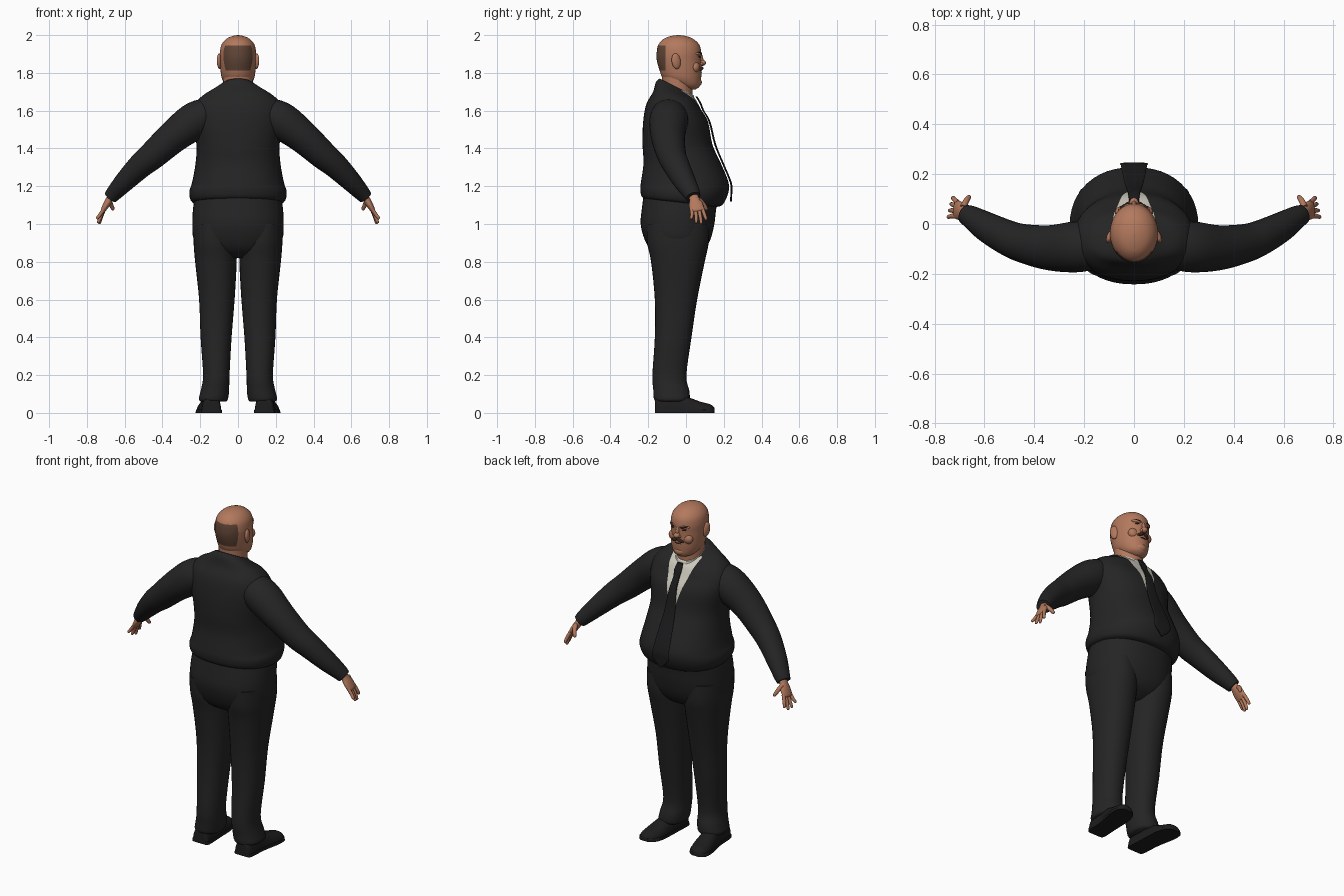
import bpy, bmesh
from math import cos, sin, pi, radians
from mathutils import Vector, Matrix, Euler

if "Cube" in bpy.data.objects:
    bpy.data.objects.remove(bpy.data.objects["Cube"])


def material(name, r, g, b):
    m = bpy.data.materials.new(name)
    m.use_nodes = True
    m.diffuse_color = (r, g, b, 1)
    node = m.node_tree.nodes["Principled BSDF"]
    node.inputs["Base Color"].default_value = (r, g, b, 1)
    node.inputs["Roughness"].default_value = 0.8
    return m


SUIT = material("suit black", .018, .018, .018)
TIE = material("tie black", .011, .011, .012)
SHOE = material("shoe black", .013, .012, .012)
SHIRT = material("shirt white", .6, .58, .5)
SKIN = material("skin", .45, .19, .11)
HAIR = material("short hair", .12, .06, .038)
DARK = material("dark brown", .035, .018, .012)


def finish(name, bm, mats, angle=50):
    bmesh.ops.recalc_face_normals(bm, faces=bm.faces)
    me = bpy.data.meshes.new(name)
    bm.to_mesh(me)
    bm.free()
    for m in mats:
        me.materials.append(m)
    ob = bpy.data.objects.new(name, me)
    bpy.context.collection.objects.link(ob)
    bpy.ops.object.select_all(action='DESELECT')
    ob.select_set(True)
    bpy.context.view_layer.objects.active = ob
    bpy.ops.object.shade_smooth_by_angle(angle=radians(angle))
    return ob


def smooth_keys(keys, steps):
    """Catmull-Rom interpolation between rings given as (centre, u, v)."""
    out = []
    for i in range(len(keys) - 1):
        quad = [keys[max(i - 1, 0)], keys[i], keys[i + 1], keys[min(i + 2, len(keys) - 1)]]
        for s in range(steps):
            t = s / steps
            out.append([b + (c - a) * (t / 2) + (a * 2 - b * 5 + c * 4 - d) * (t * t / 2)
                        + (b * 3 - a - c * 3 + d) * (t ** 3 / 2) for a, b, c, d in zip(*quad)])
    return out + [list(keys[-1])]


def loft(keys, sides=32, power=2.0, steps=4):
    """Skin superellipse rings into a closed mesh."""
    bm = bmesh.new()
    rings = []
    for c, u, v in smooth_keys(keys, steps):
        ring = []
        for k in range(sides):
            a = 2 * pi * k / sides
            p, q = [(1 if w > 0 else -1) * abs(w) ** (2 / power) for w in (cos(a), sin(a))]
            ring.append(bm.verts.new(c + u * p + v * q))
        rings.append(ring)
    for a, b in zip(rings, rings[1:]):
        for k in range(sides):
            n = (k + 1) % sides
            bm.faces.new((a[k], a[n], b[n], b[k]))
    bm.faces.new(rings[0])
    bm.faces.new(rings[-1])
    return bm


def upright(rows):
    """Rows of z, x, y, x radius, y radius and optional tilt."""
    return [(Vector((x, y, z)), Vector((rx, 0, 0)), Vector((0, ry, ry * (tilt[0] if tilt else 0))))
            for z, x, y, rx, ry, *tilt in rows]


def along(rows, s=1):
    """Rows of x, y, z, y radius, cross radius: rings square to the path."""
    pts = [Vector((s * r[0], r[1], r[2])) for r in rows]
    keys = []
    for i, p in enumerate(pts):
        t = (pts[min(i + 1, len(pts) - 1)] - pts[max(i - 1, 0)]).normalized()
        u = (Vector((0, 1, 0)) - t * t.y).normalized()
        keys.append((p, u * rows[i][3], t.cross(u) * rows[i][4]))
    return keys


def blob(name, loc, size, mat, rot=(0, 0, 0)):
    bm = bmesh.new()
    mtx = Matrix.LocRotScale(Vector(loc), Euler(rot), Vector(size))
    bmesh.ops.create_uvsphere(bm, u_segments=16, v_segments=10, radius=1, matrix=mtx)
    return finish(name, bm, [mat])


def cut(bm, co, no, test):
    faces = [f for f in bm.faces if test(f.calc_center_median())]
    geom = set(faces) | {e for f in faces for e in f.edges} | {v for f in faces for v in f.verts}
    bmesh.ops.bisect_plane(bm, geom=list(geom), plane_co=co, plane_no=no, dist=1e-5)


# Jacket body, with the shirt opening cut into its front
jacket = loft(upright([
    (1.73, 0, -.06, .085, .08, -.5), (1.71, 0, -.06, .12, .1, -.4),
    (1.675, 0, -.06, .19, .115, -.2), (1.62, 0, -.065, .235, .145, -.1),
    (1.54, 0, -.055, .24, .172), (1.42, 0, -.045, .22, .185),
    (1.32, 0, -.02, .225, .205), (1.22, 0, -.007, .243, .232),
    (1.17, 0, -.01, .258, .232, -.05), (1.125, 0, -.02, .25, .215, -.1),
    (1.11, 0, -.025, .225, .19, -.1)]), sides=48, power=2.25)


def on_chest(c):
    return c.y > -.02 and c.z > 1.4


for s in (-1, 1):
    cut(jacket, (s * .015, 0, 1.43), (s, 0, -.28), on_chest)
for f in jacket.faces:
    c = f.calc_center_median()
    f.material_index = int(on_chest(c) and abs(c.x) < .015 + (c.z - 1.43) * .28)
finish("jacket_body", jacket, [SUIT, SHIRT])

# Shirt collar and tie
finish("shirt_collar", loft(upright([(1.66, 0, -.04, .084, .088, -.5),
       (1.70, 0, -.04, .082, .086, -.5), (1.722, 0, -.042, .08, .083, -.5)])), [SHIRT])
tie_rows = [(1.675, .055, .018), (1.64, .076, .024), (1.6, .092, .02), (1.54, .125, .025),
            (1.42, .155, .035), (1.32, .196, .045), (1.22, .237, .053), (1.17, .24, .054),
            (1.12, .238, .004)]
finish("tie", loft(upright([(z, 0, y, w, .005) for z, y, w in tie_rows]), 12, 4), [TIE])

# Trouser seat
finish("trouser_seat", loft(upright([
    (1.18, 0, -.02, .225, .2), (1.08, 0, -.037, .238, .197), (1.0, 0, -.045, .242, .195),
    (.92, 0, -.045, .235, .175), (.86, 0, -.045, .19, .14), (.82, 0, -.045, .1, .08)]),
    sides=40, power=2.25), [SUIT])

# Neck and head, with the cropped hair cut into the back
finish("neck", loft(upright([(1.64, 0, -.045, .077, .078), (1.74, 0, -.045, .078, .08),
       (1.83, 0, -.045, .08, .085)])), [SKIN])
head = loft(upright([
    (1.712, 0, .02, .025, .03), (1.73, 0, .008, .06, .065), (1.77, 0, -.02, .085, .1),
    (1.82, 0, -.03, .093, .112), (1.87, 0, -.037, .096, .118), (1.91, 0, -.037, .096, .118),
    (1.95, 0, -.038, .087, .108), (1.98, 0, -.04, .062, .078), (1.995, 0, -.04, .03, .04),
    (2.0, 0, -.04, .003, .004)]), sides=40)
for co, no in (((0, 0, 1.812), (0, 0, 1)), ((0, 0, 1.945), (0, 0, 1)), ((0, -.108, 0), (0, 1, 0))):
    cut(head, co, no, lambda c: c.y < -.05)
for f in head.faces:
    c = f.calc_center_median()
    f.material_index = int(c.y < -.108 and 1.812 < c.z < 1.945)
finish("head", head, [SKIN, HAIR])

# Face
blob("nose_tip", (0, .086, 1.853), (.018, .02, .016), SKIN)
blob("nose_bridge", (0, .077, 1.878), (.011, .014, .032), SKIN, (.25, 0, 0))
blob("chin", (0, .058, 1.75), (.035, .026, .024), SKIN)
blob("mouth", (0, .078, 1.803), (.022, .006, .004), DARK)

for s, side in ((1, "left"), (-1, "right")):
    blob(side + "_ear", (s * .098, -.052, 1.862), (.013, .025, .042), SKIN, (.15, 0, s * .3))
    blob(side + "_nostril", (s * .014, .08, 1.848), (.009, .011, .009), SKIN)
    blob(side + "_cheek", (s * .045, .048, 1.83), (.032, .025, .03), SKIN)
    blob(side + "_brow_ridge", (s * .036, .066, 1.902), (.03, .013, .01), SKIN, (0, 0, s * -.4))
    blob(side + "_eyebrow", (s * .038, .073, 1.905), (.022, .007, .005), DARK, (0, s * -.15, s * -.5))
    blob(side + "_eye", (s * .036, .07, 1.886), (.012, .006, .005), DARK, (0, 0, s * -.4))
    blob(side + "_moustache", (s * .018, .08, 1.822), (.022, .011, .009), DARK, (0, s * .4, s * -.3))

    # Sleeve
    finish(side + "_sleeve", loft(along([
        (.12, -.085, 1.6, .07, .06), (.17, -.088, 1.58, .095, .088), (.24, -.092, 1.54, .102, .098),
        (.345, -.095, 1.46, .09, .086), (.45, -.076, 1.365, .077, .075), (.515, -.052, 1.31, .07, .067),
        (.595, -.01, 1.23, .06, .055), (.655, .028, 1.165, .046, .043),
        (.675, .038, 1.142, .04, .037)], s), 28), [SUIT])

    # Hand
    finish(side + "_palm", loft(along([
        (.655, .03, 1.18, .022, .02), (.678, .043, 1.135, .026, .019),
        (.695, .052, 1.105, .037, .018), (.714, .058, 1.073, .036, .013),
        (.718, .06, 1.065, .02, .006)], s), 20), [SKIN])
    for i, (name, tip) in enumerate(zip(("little", "ring", "middle", "index"),
                                        (1.025, 1.004, 1.0, 1.02))):
        y = .03 + .0185 * i
        tip_y = .028 + .026 * i
        mid = (y + tip_y) / 2 + .003
        finish(f"{side}_{name}_finger", loft(along([
            (.706, y, 1.085, .010, .010), (.73 - .003 * i, mid, (1.075 + tip) / 2, .0095, .0095),
            (.745 - .006 * i, tip_y, tip + .006, .0075, .0075),
            (.746 - .006 * i, tip_y, tip, .003, .003)], s), 12), [SKIN])
    finish(side + "_thumb", loft(along([
        (.685, .066, 1.13, .014, .013), (.674, .092, 1.105, .012, .012),
        (.662, .108, 1.08, .009, .009), (.66, .111, 1.074, .003, .003)], s), 12), [SKIN])

    # Trouser leg
    finish(side + "_trouser_leg", loft(upright([(z, s * x, y, rx, ry) for z, x, y, rx, ry in (
        (1.0, .13, -.045, .105, .165), (.9, .122, -.043, .113, .163), (.8, .117, -.043, .11, .142),
        (.6, .112, -.053, .094, .112), (.4, .116, -.068, .082, .097), (.2, .115, -.088, .07, .09),
        (.12, .122, -.078, .075, .095), (.075, .13, -.075, .077, .095),
        (.06, .13, -.075, .068, .085))]), 32, 2.2), [SUIT])

    # Shoe upper and sole: domes flattened onto the ground
    shoe_rows = ((-.165, .14, .03, .06), (-.15, .14, .05, .09), (-.05, .145, .052, .1),
                 (.02, .152, .057, .08), (.08, .16, .06, .058), (.13, .167, .048, .045),
                 (.152, .17, .02, .025))
    for part, grow, cap in (("upper", 0, 1), ("sole", .004, .018)):
        shoe = loft([(Vector((s * x, y, 0)), Vector((w + grow, 0, 0)), Vector((0, 0, h)))
                     for y, x, w, h in shoe_rows], 28, 2.5)
        for v in shoe.verts:
            v.co.z = min(max(v.co.z, 0), cap)
        finish(f"{side}_shoe_{part}", shoe, [SHOE])
